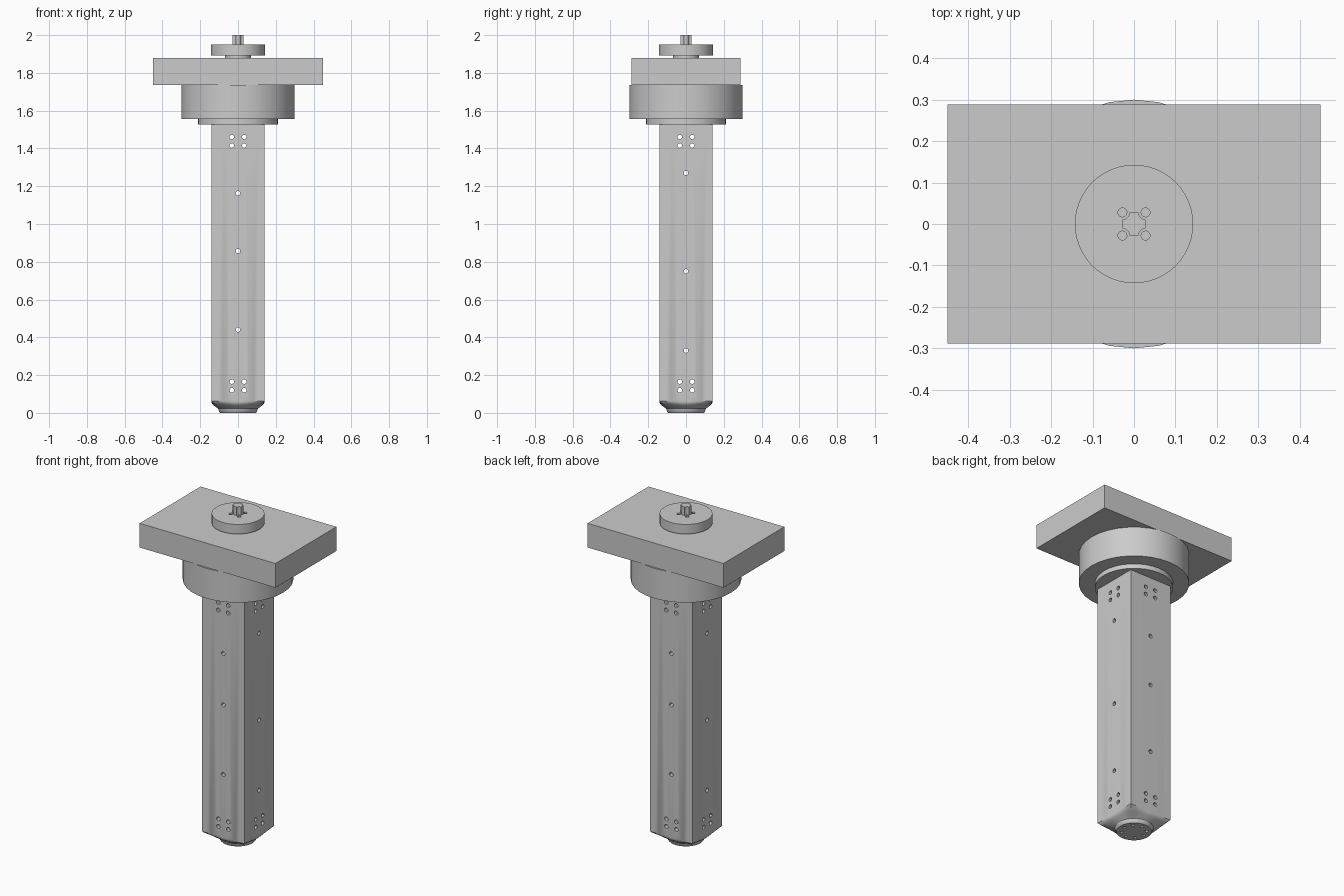
import bpy, bmesh
from math import pi, sin, cos, radians
from mathutils import Matrix, Vector

if "Cube" in bpy.data.objects:
    bpy.data.objects.remove(bpy.data.objects["Cube"])


def make_object(name, bm):
    bmesh.ops.recalc_face_normals(bm, faces=bm.faces)
    mesh = bpy.data.meshes.new(name)
    bm.to_mesh(mesh)
    bm.free()
    obj = bpy.data.objects.new(name, mesh)
    bpy.context.collection.objects.link(obj)
    return obj


def activate(obj):
    bpy.ops.object.select_all(action='DESELECT')
    obj.select_set(True)
    bpy.context.view_layer.objects.active = obj


def smooth(obj):
    activate(obj)
    bpy.ops.object.shade_smooth_by_angle(angle=radians(30))


def loft(name, rings):
    """Skin a list of closed rings and cap both ends."""
    bm = bmesh.new()
    loops = [[bm.verts.new(p) for p in ring] for ring in rings]
    n = len(loops[0])
    for a, b in zip(loops, loops[1:]):
        for i in range(n):
            j = (i + 1) % n
            bm.faces.new((a[i], a[j], b[j], b[i]))
    bm.faces.new(loops[0])
    bm.faces.new(loops[-1])
    return make_object(name, bm)


def disc(name, r, z0, z1, sides=32):
    angles = [2 * pi * i / sides for i in range(sides)]
    return loft(name, [[(r * cos(a), r * sin(a), z) for a in angles] for z in (z0, z1)])


def drill(obj, holes, radius, length, axis, sides=12):
    """Cut one set of parallel round holes centred on the given points."""
    rot = {'X': Matrix.Rotation(pi / 2, 4, 'Y'),
           'Y': Matrix.Rotation(pi / 2, 4, 'X'),
           'Z': Matrix.Identity(4)}[axis]
    bm = bmesh.new()
    for p in holes:
        bmesh.ops.create_cone(bm, cap_ends=True, segments=sides, radius1=radius,
                              radius2=radius, depth=length,
                              matrix=Matrix.Translation(Vector(p)) @ rot)
    cutter = make_object("hole_cutter", bm)
    cutter.hide_render = True
    mod = obj.modifiers.new("holes", 'BOOLEAN')
    mod.operation, mod.solver, mod.object = 'DIFFERENCE', 'EXACT', cutter
    activate(obj)
    bpy.ops.object.modifier_apply(modifier=mod.name)
    bpy.data.objects.remove(cutter)


def blend_ring(z, half, roundness, n=48):
    """Outline between a square (0) and a circle (1)."""
    pts = []
    for i in range(n):
        a = 2 * pi * i / n
        square = half / max(abs(cos(a)), abs(sin(a)))
        r = square + (half - square) * roundness
        pts.append((r * cos(a), r * sin(a), z))
    return pts


# square post narrowing to a round foot
post = loft("post", [blend_ring(*s) for s in [
    (0.0, 0.095, 1), (0.006, 0.10, 1), (0.022, 0.105, 1), (0.032, 0.118, 0.8),
    (0.042, 0.132, 0.5), (0.052, 0.139, 0.22), (0.062, 0.14, 0.0), (1.535, 0.14, 0.0)]])

# bolt holes through the post in both directions
quad = [(s * 0.033, z) for s in (-1, 1) for z in (0.12, 0.165, 1.415, 1.46)]
front = quad + [(0, z) for z in (0.44, 0.857, 1.163)]
side = quad + [(0, z) for z in (0.33, 0.75, 1.27)]
drill(post, [(u, 0, z) for u, z in front], 0.012, 0.4, 'Y')
drill(post, [(0, u, z) for u, z in side], 0.012, 0.4, 'X')

# ring of blind holes under the foot
foot_holes = [(0.068 * cos(i * pi / 4), 0.068 * sin(i * pi / 4), 0) for i in range(8)]
drill(post, foot_holes, 0.009, 0.05, 'Z')
smooth(post)

# collar, head and neck
smooth(disc("collar", 0.213, 1.527, 1.556))
smooth(disc("round_head", 0.30, 1.555, 1.735))
smooth(disc("neck", 0.068, 1.875, 1.9))

# rectangular plate
bm = bmesh.new()
bmesh.ops.create_cube(bm, size=1, matrix=Matrix.Translation((0, 0, 1.8075))
                      @ Matrix.Diagonal((0.90, 0.576, 0.145, 1)))
make_object("plate", bm)

# top disc with four holes
cap = disc("top_disc", 0.143, 1.893, 1.95, 48)
drill(cap, [(x, y, 1.95) for x in (-0.028, 0.028) for y in (-0.028, 0.028)],
      0.011, 0.08, 'Z')
smooth(cap)

# peg with a concave scallop at each corner
outline = []
for k in range(4):
    turn = Matrix.Rotation(k * pi / 2, 3, 'Z')
    for i in range(6):
        a = -pi / 2 - i * pi / 10
        p = Vector((0.028 + 0.017 * cos(a), 0.028 + 0.017 * sin(a), 0))
        outline.append(turn @ p)
peg = loft("peg", [[(p.x, p.y, z) for p in outline] for z in (1.945, 2.0)])
smooth(peg)
